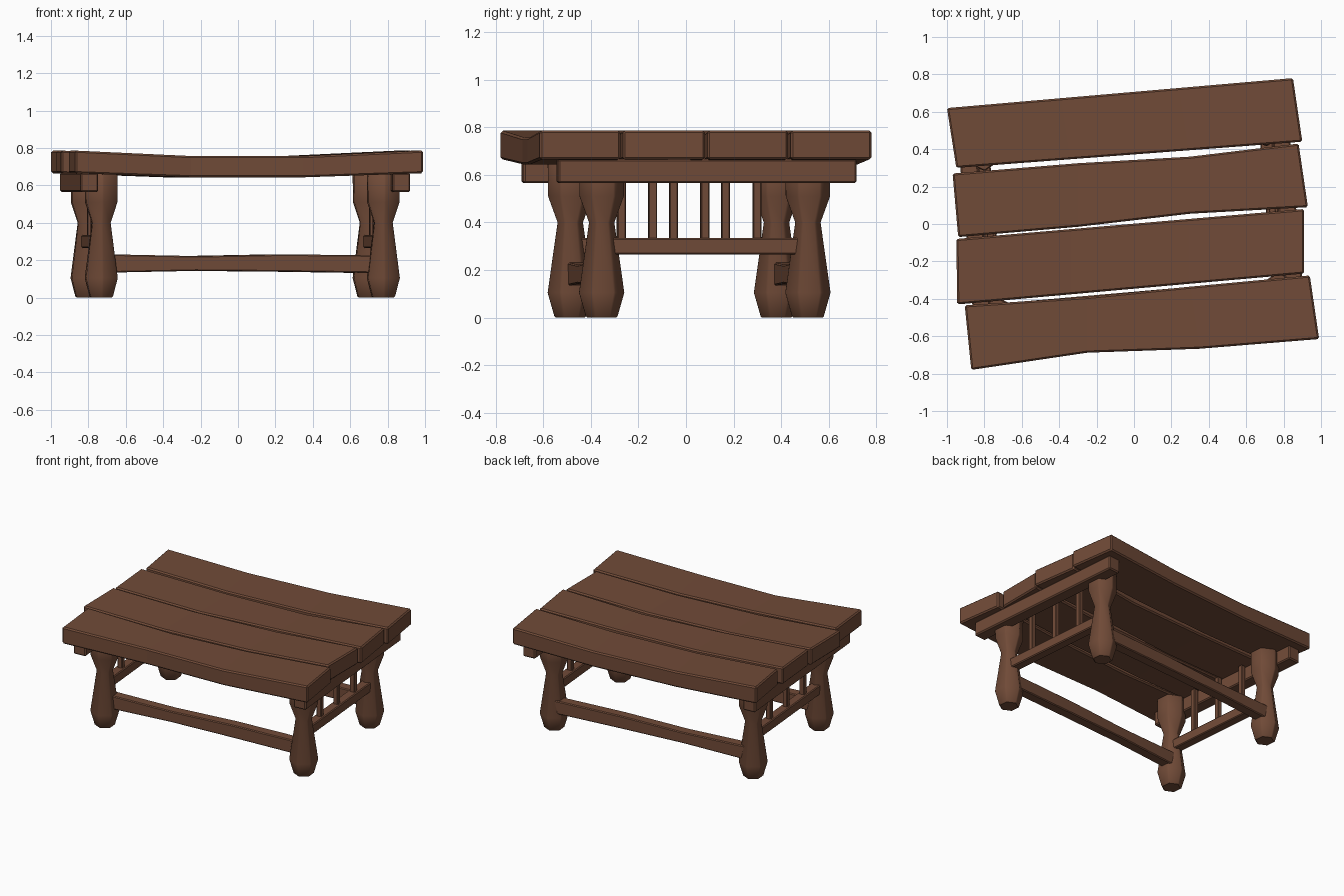
import bpy, bmesh, math
from mathutils import Matrix

if "Cube" in bpy.data.objects:
    bpy.data.objects.remove(bpy.data.objects["Cube"])

wood = bpy.data.materials.new("brown wood")
wood.diffuse_color = (0.165, 0.07, 0.039, 1)
wood.use_nodes = True
wood.node_tree.nodes["Principled BSDF"].inputs["Base Color"].default_value = wood.diffuse_color

# The whole table stands turned by five degrees
TURN = Matrix.Translation((-0.015, 0.013, 0)) @ Matrix.Rotation(math.radians(5), 4, 'Z')


def loft(name, rings, turn=True, bevel=0.0, smooth=False):
    """Closed solid through a row of cross-section rings."""
    bm = bmesh.new()
    rows = [[bm.verts.new(p) for p in ring] for ring in rings]
    n = len(rows[0])
    for a, b in zip(rows, rows[1:]):
        for i in range(n):
            bm.faces.new((a[i], a[(i + 1) % n], b[(i + 1) % n], b[i]))
    bm.faces.new(rows[0])
    bm.faces.new(rows[-1])
    bmesh.ops.recalc_face_normals(bm, faces=bm.faces)
    if turn:
        bm.transform(TURN)
    me = bpy.data.meshes.new(name)
    bm.to_mesh(me)
    bm.free()
    me.materials.append(wood)
    ob = bpy.data.objects.new(name, me)
    bpy.context.collection.objects.link(ob)
    if bevel:
        m = ob.modifiers.new("worn edges", 'BEVEL')
        m.width = bevel
        m.segments = 1
        m.limit_method = 'ANGLE'
        m.angle_limit = math.radians(40)
    if smooth:
        bpy.ops.object.select_all(action='DESELECT')
        ob.select_set(True)
        bpy.context.view_layer.objects.active = ob
        bpy.ops.object.shade_smooth_by_angle(angle=math.radians(62))
    return ob


def box(name, x0, x1, y0, y1, z0, z1, bevel=0.006):
    return loft(name, [[(x0, y0, z), (x1, y0, z), (x1, y1, z), (x0, y1, z)]
                       for z in (z0, z1)], bevel=bevel)


def straight(a, b):
    return [(a[0] + (b[0] - a[0]) * t, a[1] + (b[1] - a[1]) * t)
            for t in (0, 0.33, 0.67, 1)]


# Sagging, uneven top planks: back edge and front edge of each
planks = [
    (straight((-1, .62), (.85, .78)), straight((-.95, .30), (.90, .44))),
    ([(-.97, .27), (-.3, .325), (.3, .36), (.88, .43)],
     [(-.94, -.07), (-.3, -.015), (.3, .055), (.93, .09)]),
    (straight((-.95, -.08), (.91, .08)), straight((-.945, -.43), (.91, -.265))),
    ([(-.905, -.435), (-.25, -.39), (.3, -.335), (.94, -.275)],
     [(-.87, -.78), (-.25, -.688), (.35, -.667), (.99, -.615)]),
]
tops = (.786, .757, .757, .786)
bottoms = (.665, .643, .643, .665)
for k, (back, front) in enumerate(planks):
    rings = [[(*b, lo), (*b, hi), (*f, hi), (*f, lo)]
             for b, f, hi, lo in zip(back, front, tops, bottoms)]
    loft(f"top_plank_{k + 1}", rings, turn=False, bevel=0.009)

# Six-sided waisted legs
profile = [(0, .068), (.105, .098), (.40, .056), (.51, .096), (.66, .098)]
for sx, side in ((-1, "left"), (1, "right")):
    for sy, end in ((-1, "front"), (1, "back")):
        cx, cy = sx * .757, sy * .435
        loft(f"{end}_{side}_leg",
             [[(cx + r * math.sin(math.pi * i / 3), cy + r * math.cos(math.pi * i / 3), z)
               for i in range(6)] for z, r in profile], bevel=0.006, smooth=True)

    # Side frame: apron under the top, low rail and three spindles
    a, b = sorted((sx * .79, sx * .885))
    box(f"{side}_apron", a, b, -.63, .63, .565, .667, 0.008)
    c = sx * .757
    box(f"{side}_side_rail", c - .034, c + .034, -.40, .40, .265, .335)
    for j in (-1, 0, 1):
        box(f"{side}_spindle_{j + 2}", c - .018, c + .018,
            j * .22 - .018, j * .22 + .018, .32, .655, 0.004)

# Long, slightly crooked stretchers between the legs
for sy, end in ((-1, "front"), (1, "back")):
    y0, y1 = sy * .435 - .015, sy * .435 + .06
    rings = [[(x, y0, lo), (x, y0, hi), (x, y1, hi), (x, y1, lo)]
             for x, lo, hi in ((-.745, .133, .232), (-.25, .143, .222),
                               (.22, .139, .231), (.745, .131, .226))]
    loft(f"{end}_stretcher", rings, bevel=0.006)
